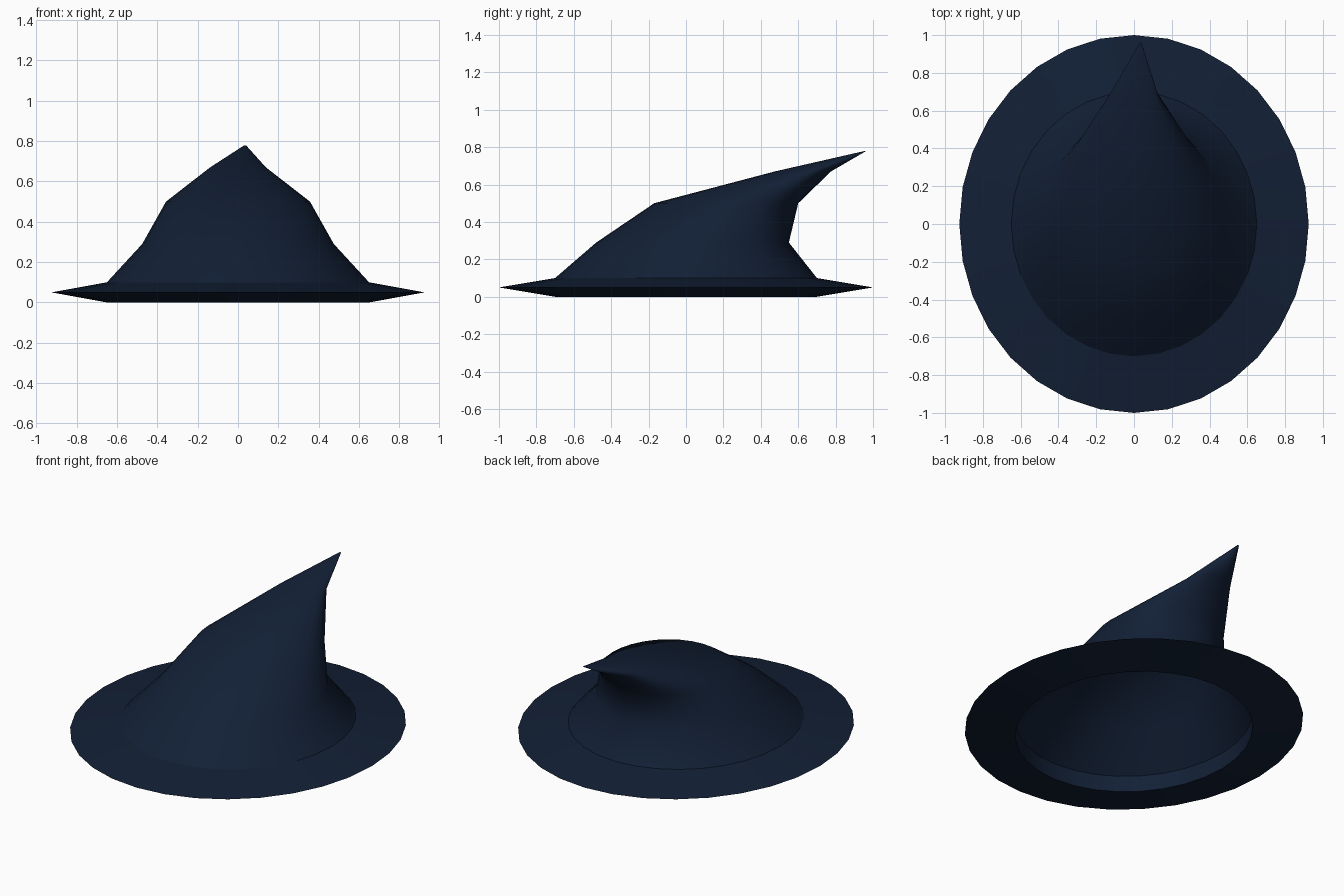
import bpy, bmesh
from math import cos, sin, tau, radians

if "Cube" in bpy.data.objects:
    bpy.data.objects.remove(bpy.data.objects["Cube"])

SIDES = 32
cloth = bpy.data.materials.new("navy_cloth")
cloth.diffuse_color = (0.006, 0.014, 0.036, 1)
cloth.use_nodes = True
cloth.node_tree.nodes["Principled BSDF"].inputs["Base Color"].default_value = cloth.diffuse_color


def loft(name, rings, closed=False, cap=False):
    """Skin elliptical rings given as (cx, cy, z, rx, ry)."""
    bm = bmesh.new()
    loops = [[bm.verts.new((cx + rx * cos(tau * i / SIDES), cy + ry * sin(tau * i / SIDES), z))
              for i in range(SIDES)] for cx, cy, z, rx, ry in rings]
    pairs = list(zip(loops, loops[1:]))
    if closed:
        pairs.append((loops[-1], loops[0]))
    for a, b in pairs:
        for i in range(SIDES):
            j = (i + 1) % SIDES
            bm.faces.new((a[i], a[j], b[j], b[i]))
    if cap:
        bm.faces.new(loops[-1])
    mesh = bpy.data.meshes.new(name)
    bm.to_mesh(mesh)
    bm.free()
    obj = bpy.data.objects.new(name, mesh)
    bpy.context.collection.objects.link(obj)
    mesh.materials.append(cloth)
    bpy.ops.object.select_all(action='DESELECT')
    obj.select_set(True)
    bpy.context.view_layer.objects.active = obj
    return obj


# Brim: wedge-section ring with an upright inner wall
loft("brim", [(0, 0, 0, 0.65, 0.70), (0, 0, 0.05, 0.925, 1.0), (0, 0, 0.10, 0.65, 0.70)], closed=True)
bpy.ops.object.shade_smooth_by_angle(angle=radians(30))

# Crown: open, hollow cone sweeping back to a bent tip
loft("crown", [
    (0, 0, 0.10, 0.65, 0.70),
    (0, 0.035, 0.29, 0.475, 0.515),
    (0, 0.215, 0.50, 0.357, 0.385),
    (0, 0.625, 0.67, 0.138, 0.15),
    (0.035, 0.955, 0.778, 0.006, 0.006),
], cap=True)
bpy.ops.object.shade_smooth()
